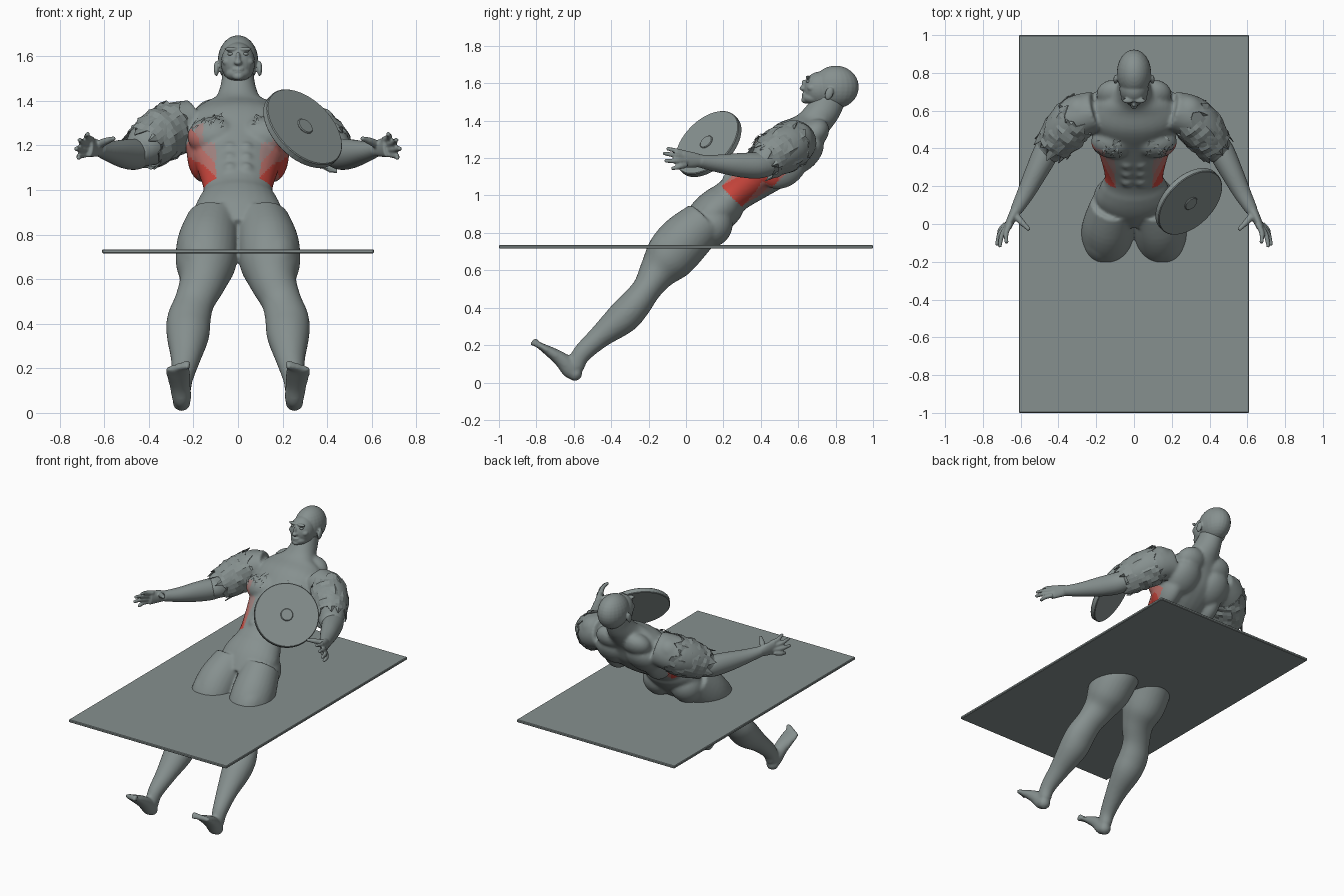
import bpy, bmesh, math, random
from mathutils import Vector, Matrix

random.seed(4)
cube = bpy.data.objects.get("Cube")
if cube:
    bpy.data.objects.remove(cube)

LEAN = -0.775                      # the figure leans back about the x axis
UP = Vector((0, 0.70, 0.714))      # along the leaning spine
FRONT = Vector((0, -0.714, 0.70))  # out of the chest
SIDES = (1, -1)


def material(name, r, g, b):
    m = bpy.data.materials.new(name)
    m.use_nodes = True
    m.diffuse_color = (r, g, b, 1)
    m.node_tree.nodes["Principled BSDF"].inputs["Base Color"].default_value = (r, g, b, 1)
    return m


GREY = material("slate grey", .24, .28, .275)
PALE = material("pale red", .36, .23, .22)
ROSE = material("rose red", .5, .16, .14)
RED = material("strong red", .58, .06, .045)


def finish(name, bm, mats=(GREY,), voxel=0, smooth=0):
    """Turn a bmesh into an object, optionally fused into one skin."""
    bmesh.ops.recalc_face_normals(bm, faces=bm.faces)
    mesh = bpy.data.meshes.new(name)
    bm.to_mesh(mesh)
    bm.free()
    ob = bpy.data.objects.new(name, mesh)
    bpy.context.collection.objects.link(ob)
    for m in mats:
        mesh.materials.append(m)
    bpy.context.view_layer.objects.active = ob
    if voxel:
        mod = ob.modifiers.new("fuse", 'REMESH')
        mod.mode = 'VOXEL'
        mod.voxel_size = voxel
        bpy.ops.object.modifier_apply(modifier=mod.name)
        mod = ob.modifiers.new("soften", 'SMOOTH')
        mod.factor = 0.5
        mod.iterations = smooth
        bpy.ops.object.modifier_apply(modifier=mod.name)
        for p in ob.data.polygons:
            p.use_smooth = True
    return ob


def ball(bm, loc, radii, rot=LEAN):
    mat = Matrix.Translation(loc) @ Matrix.Rotation(rot, 4, 'X') @ Matrix.Diagonal((*radii, 1))
    bmesh.ops.create_uvsphere(bm, u_segments=24, v_segments=16, radius=1, matrix=mat)


def pair(bm, loc, radii, rot=LEAN):
    for s in SIDES:
        ball(bm, (s * loc[0], loc[1], loc[2]), radii, rot)


def spline(rows, steps=5):
    """Catmull-Rom through rows of (x, y, z, side radius, depth radius)."""
    rows = [Vector(r) for r in rows]
    pts = [rows[0]] + rows + [rows[-1]]
    out = []
    for a, b, c, d in zip(pts, pts[1:], pts[2:], pts[3:]):
        for k in range(steps):
            t = k / steps
            out.append(b + (c - a) * (t / 2) + (a * 2 - b * 5 + c * 4 - d) * (t * t / 2)
                       + (b * 3 - a - c * 3 + d) * (t ** 3 / 2))
    return out + [rows[-1]]


def tube(bm, rows, side=1, n=28, caps=True, rag=0):
    rows = spline([(side * r[0], *r[1:]) for r in rows])
    rings = []
    for i, row in enumerate(rows):
        tan = (rows[min(i + 1, len(rows) - 1)] - rows[max(i - 1, 0)]).to_3d().normalized()
        x = Vector((1, 0, 0))
        x = (x - tan * x.dot(tan)).normalized()
        y = tan.cross(x)
        edge = i in (0, len(rows) - 1)
        ring = []
        for k in range(n):
            a = math.tau * k / n
            j = 1 + rag * random.uniform(-1, 1)
            p = row.to_3d() + (x * row[3] * math.cos(a) + y * row[4] * math.sin(a)) * j
            if rag and edge:
                p += tan * random.uniform(-.045, .045)
            ring.append(bm.verts.new(p))
        rings.append(ring)
    for r, q in zip(rings, rings[1:]):
        for k in range(n):
            bm.faces.new((r[k], r[k - 1], q[k - 1], q[k]))
    if caps:
        bm.faces.new(rings[0])
        bm.faces.new(rings[-1])


# Body: torso, neck, legs and upper arms in one skin
bm = bmesh.new()
torso = [(.06, .80, .16, .11), (.13, .885, .2, .12), (.2, .95, .178, .115), (.25, 1.0, .155, .1),
         (.36, 1.09, .18, .12), (.49, 1.19, .225, .14), (.58, 1.28, .25, .14), (.65, 1.35, .19, .1),
         (.69, 1.395, .11, .09), (.74, 1.46, .08, .088), (.78, 1.53, .07, .08)]
tube(bm, [(0, *r) for r in torso])
leg = [(.11, .1, .86, .12, .12), (.135, -.01, .76, .138, .14), (.145, -.09, .667, .135, .135),
       (.16, -.155, .585, .105, .1), (.195, -.21, .5, .09, .078), (.22, -.27, .42, .098, .085),
       (.225, -.34, .345, .095, .088), (.235, -.46, .245, .067, .062), (.25, -.56, .15, .047, .05),
       (.253, -.59, .08, .04, .045)]
foot = [(.252, -.585, .05, .035, .035), (.253, -.615, .07, .043, .05), (.26, -.67, .125, .047, .04),
        (.268, -.75, .178, .055, .024), (.27, -.79, .2, .052, .015)]
upper_arm = [(.2, .6, 1.3, .1, .11), (.31, .56, 1.27, .115, .12), (.385, .47, 1.22, .11, .115),
             (.44, .4, 1.175, .08, .075), (.47, .36, 1.165, .065, .06)]
for s in SIDES:
    tube(bm, leg, s)
    tube(bm, foot, s)
    tube(bm, upper_arm, s)
    for k in range(5):  # toes, big toe on the inside
        r = .018 - .002 * k
        ball(bm, (s * (.227 + .022 * k), -.81 + .008 * k, .215 - .004 * k), (r * .8, r, r * 1.5))
    ball(bm, (s * .253, -.592, .045), (.04, .036, .038))
    for row in range(3):  # abdomen
        ball(bm, Vector((s * .036, 0, 0)) + UP * (.94 + .065 * row) + FRONT * .598, (.035, .035, .034))
pair(bm, (.11, .435, 1.24), (.118, .085, .09))    # chest
pair(bm, (.155, .52, 1.17), (.075, .12, .15))     # side of back
pair(bm, (.115, .63, 1.22), (.115, .08, .13))     # shoulder blade
pair(bm, (.1, .685, 1.33), (.1, .07, .09))        # neck slope
pair(bm, (.285, .59, 1.3), (.095, .09, .095))     # shoulder
pair(bm, (.105, .135, .835), (.11, .11, .12))     # seat
pair(bm, (.165, -.085, .715), (.105, .11, .15))   # thigh
pair(bm, (.235, -.3, .355), (.08, .06, .1))       # calf
pair(bm, (.19, -.215, .56), (.05, .04, .05))      # kneecap
body = finish("body", bm, (GREY, PALE, ROSE, RED), .01, 5)

# Red flush on the flanks, fading towards the front and the ribs
for p in body.data.polygons:
    c, side = p.center, abs(p.center.x)
    t = c.dot(UP)
    if .88 < t < 1.2 and .1 < side < .25 and abs(p.normal.x) > .3 and c.dot(FRONT) > .4:
        heat = (side - .1) * 14 + (1.02 - t) * 7
        p.material_index = 3 if heat > .85 else 2 if heat > .3 else 1 if heat > -.6 else 0

# Head with face and ears
bm = bmesh.new()
ball(bm, (0, .8, 1.58), (.091, .124, .114), 0)
ball(bm, (0, .715, 1.57), (.077, .085, .092), 0)
ball(bm, (0, .685, 1.522), (.057, .064, .036), 0)
ball(bm, (0, .638, 1.51), (.026, .022, .018), 0)
ball(bm, (0, .75, 1.49), (.07, .08, .07), 0)
ball(bm, (0, .626, 1.572), (.018, .02, .013), 0)
ball(bm, (0, .634, 1.592), (.011, .016, .03), .2)
ball(bm, (0, .632, 1.542), (.026, .016, .006), 0)
ball(bm, (0, .634, 1.53), (.022, .016, .006), 0)
pair(bm, (.032, .652, 1.632), (.03, .014, .009), 0)
pair(bm, (.045, .672, 1.575), (.026, .025, .02), 0)
pair(bm, (.097, .765, 1.545), (.012, .022, .036), -.3)
finish("head", bm, voxel=.0055, smooth=3)
bm = bmesh.new()
pair(bm, (.033, .654, 1.61), (.014, .012, .008), 0)
eyes = finish("eyes", bm)
for p in eyes.data.polygons:
    p.use_smooth = True

# Forearms with hands, ragged sleeves and torn chest scraps
forearm = [(.43, .45, 1.165, .06, .06), (.465, .38, 1.16, .068, .07), (.515, .28, 1.163, .06, .064),
           (.575, .16, 1.172, .046, .046), (.625, .07, 1.185, .032, .034)]
finger_tips = [(.675, -.095, 1.25), (.71, -.115, 1.225), (.725, -.105, 1.185), (.715, -.07, 1.145)]
for s, label in zip(SIDES, ("left", "right")):
    bm = bmesh.new()
    tube(bm, forearm, s)
    tube(bm, [(.62, .08, 1.185, .03, .033), (.645, .035, 1.19, .024, .042),
              (.67, -.02, 1.195, .02, .048)], s)
    for k, tip in enumerate(finger_tips):
        root = (.655 + .008 * k, .0, 1.225 - .021 * k)
        bend = [(a + b) / 2 for a, b in zip(root, tip)]
        bend[0] += .012
        tube(bm, [(*root, .015, .015), (*bend, .014, .014), (*tip, .01, .01)], s, 12)
        ball(bm, (s * tip[0], *tip[1:]), (.011,) * 3)
    tube(bm, [(.63, .05, 1.2, .02, .02), (.595, .01, 1.218, .017, .017),
              (.56, -.025, 1.23, .011, .011)], s, 12)
    ball(bm, (s * .56, -.025, 1.23), (.012,) * 3)
    finish("forearm_" + label, bm, voxel=.006, smooth=3)

    bm = bmesh.new()
    sleeve = [(.29, .575, 1.28, .118, .125), (.36, .5, 1.235, .118, .125), (.43, .41, 1.18, .098, .1)]
    tube(bm, sleeve, s, 26, False, .06)
    ob = finish("torn_sleeve_" + label, bm)
    ob.modifiers.new("cloth", 'SOLIDIFY').thickness = .005

    bm = bmesh.new()
    inverse = body.matrix_world.inverted()
    for k in range(22):
        start = Vector((s * random.uniform(.07, .2), 0, 0)) + UP * random.uniform(1.17, 1.26) + FRONT
        hit, spot, normal, _ = body.ray_cast(inverse @ start, -FRONT)
        if hit:
            turn = random.uniform(0, math.tau)
            a = normal.orthogonal().normalized()
            b = normal.cross(a)
            d = a * math.cos(turn) + b * math.sin(turn)
            e = normal.cross(d)
            corners = (spot - d * .02, spot + e * .007 + normal * .006,
                       spot + d * .022 + normal * .012, spot - e * .007 + normal * .004)
            bm.faces.new([bm.verts.new(v) for v in corners])
    finish("chest_scraps_" + label, bm)

# Round disc with a raised hub
bm = bmesh.new()
facing = Vector((1, -1, 1)).normalized()
turn = facing.to_track_quat('Z', 'Y').to_matrix().to_4x4()
for radius, depth, shift in ((.207, .034, 0), (.04, .01, .02)):
    bmesh.ops.create_cone(bm, cap_ends=True, segments=48, radius1=radius, radius2=radius, depth=depth,
                          matrix=Matrix.Translation(Vector((.29, .12, 1.275)) + facing * shift) @ turn)
disc = finish("disc", bm)
bev = disc.modifiers.new("edge", 'BEVEL')
bev.width = .004

# Large flat board
bm = bmesh.new()
bmesh.ops.create_cube(bm, size=1, matrix=Matrix.Translation((0, 0, .725)) @ Matrix.Diagonal((1.22, 2, .018, 1)))
board = finish("board", bm)
bev = board.modifiers.new("edge", 'BEVEL')
bev.width = .004
